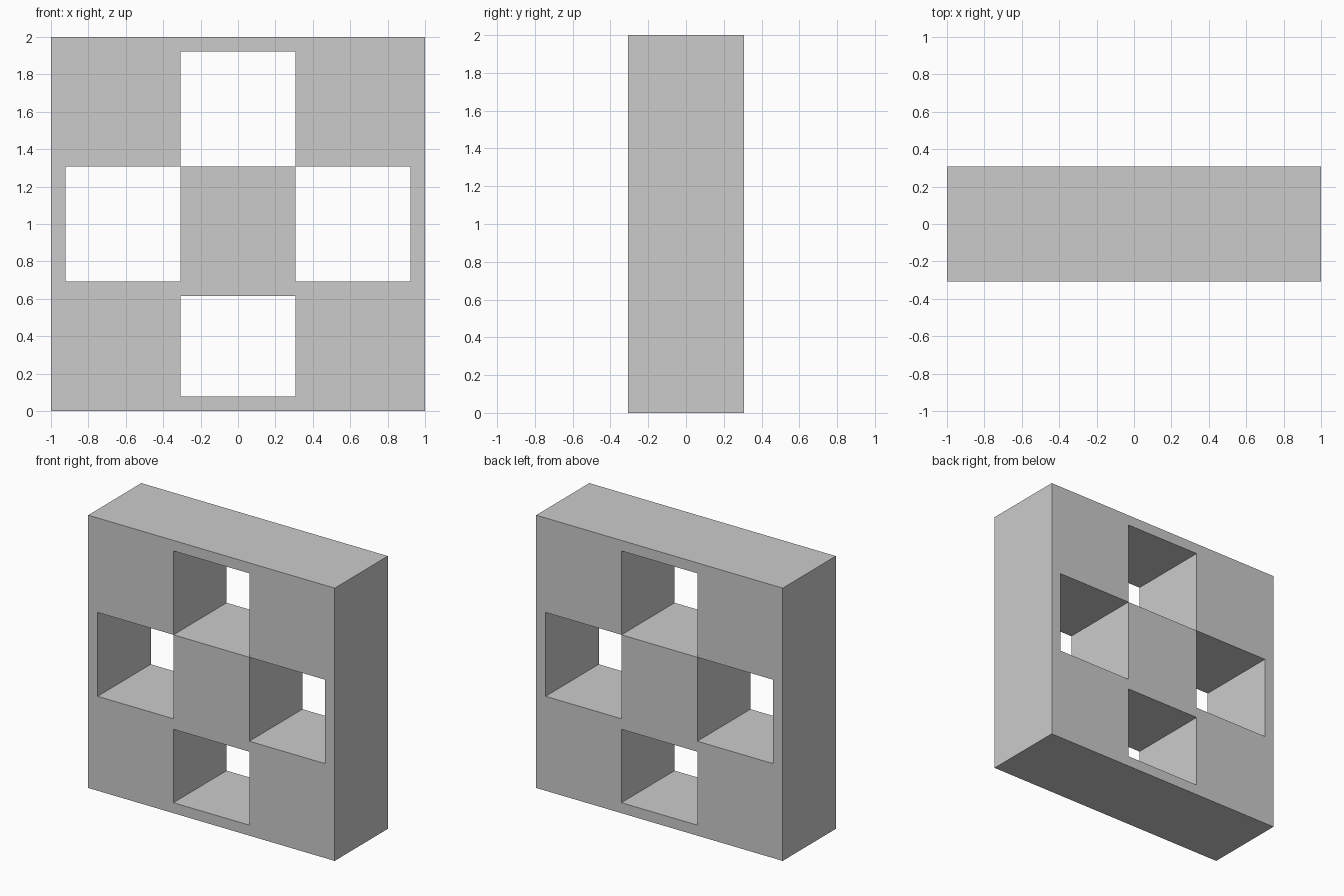
import bpy
import bmesh
from mathutils import Vector

if "Cube" in bpy.data.objects:
    bpy.data.objects.remove(bpy.data.objects["Cube"])

U = 1 / 13                            # base unit of the layout
COLS = [-13, -12, -4, 4, 12, 13]      # x grid lines
ROWS = [0, 1, 8, 9, 17, 25, 26]       # z grid lines
HALF_DEPTH = 4
HOLES = {(2, 1), (2, 4), (1, 3), (3, 3)}   # (column, row) of open cells

bm = bmesh.new()

# Front sheet: every grid cell except the four openings
verts = {(i, j): bm.verts.new((x * U, -HALF_DEPTH * U, z * U))
         for i, x in enumerate(COLS) for j, z in enumerate(ROWS)}
for i in range(len(COLS) - 1):
    for j in range(len(ROWS) - 1):
        if (i, j) not in HOLES:
            bm.faces.new([verts[i, j], verts[i + 1, j],
                          verts[i + 1, j + 1], verts[i, j + 1]])

# Extrude to full depth, giving the outer sides and the opening walls
result = bmesh.ops.extrude_face_region(bm, geom=bm.faces[:])
back = [g for g in result["geom"] if isinstance(g, bmesh.types.BMVert)]
bmesh.ops.translate(bm, verts=back, vec=Vector((0, 2 * HALF_DEPTH * U, 0)))
bmesh.ops.recalc_face_normals(bm, faces=bm.faces[:])

mesh = bpy.data.meshes.new("shelf_block")
bm.to_mesh(mesh)
bm.free()
shelf = bpy.data.objects.new("shelf_block", mesh)
bpy.context.collection.objects.link(shelf)
